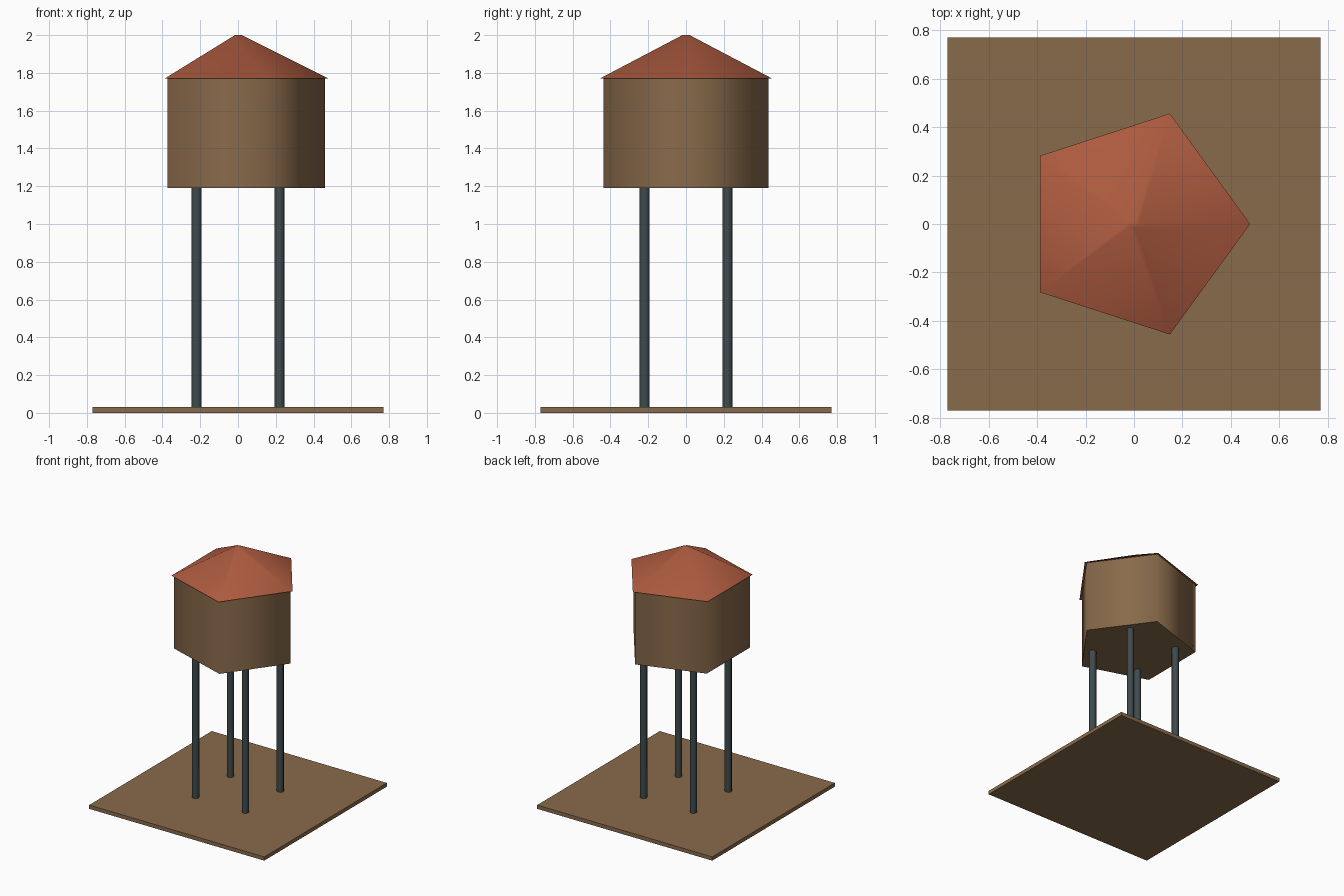
import bpy
import math

cube = bpy.data.objects.get("Cube")
if cube:
    bpy.data.objects.remove(cube, do_unlink=True)


def material(name, color):
    m = bpy.data.materials.new(name)
    m.use_nodes = True
    m.diffuse_color = (*color, 1)
    m.node_tree.nodes["Principled BSDF"].inputs["Base Color"].default_value = (*color, 1)
    return m


wood = material("brown wood", (0.25, 0.145, 0.07))
tile = material("red roof", (0.42, 0.105, 0.05))
steel = material("dark steel", (0.05, 0.07, 0.075))


def prism(name, mat, sides, r_low, r_high, z_low, z_high, x=0, y=0):
    """Upright prism or truncated cone with a corner facing +x."""
    bpy.ops.mesh.primitive_cone_add(
        vertices=sides, radius1=r_low, radius2=r_high, depth=z_high - z_low,
        location=(x, y, (z_low + z_high) / 2), rotation=(0, 0, -math.pi / 2))
    ob = bpy.context.object
    ob.name = name
    ob.data.materials.append(mat)
    bpy.ops.object.shade_smooth_by_angle(angle=math.radians(80))
    return ob


# Ground slab
bpy.ops.mesh.primitive_cube_add(size=1, location=(0, 0, 0.015))
slab = bpy.context.object
slab.name = "ground_slab"
slab.scale = (1.54, 1.54, 0.03)
slab.data.materials.append(wood)

# Four legs
for side, x in (("right", -0.219), ("left", 0.219)):
    for end, y in (("front", -0.219), ("back", 0.219)):
        prism(f"{end}_{side}_leg", steel, 8, 0.027, 0.027, 0.03, 1.2, x, y)

# Five-sided tank and roof
prism("tank", wood, 5, 0.46, 0.46, 1.19, 1.775)
prism("roof", tile, 5, 0.48, 0.02, 1.77, 2.0)
